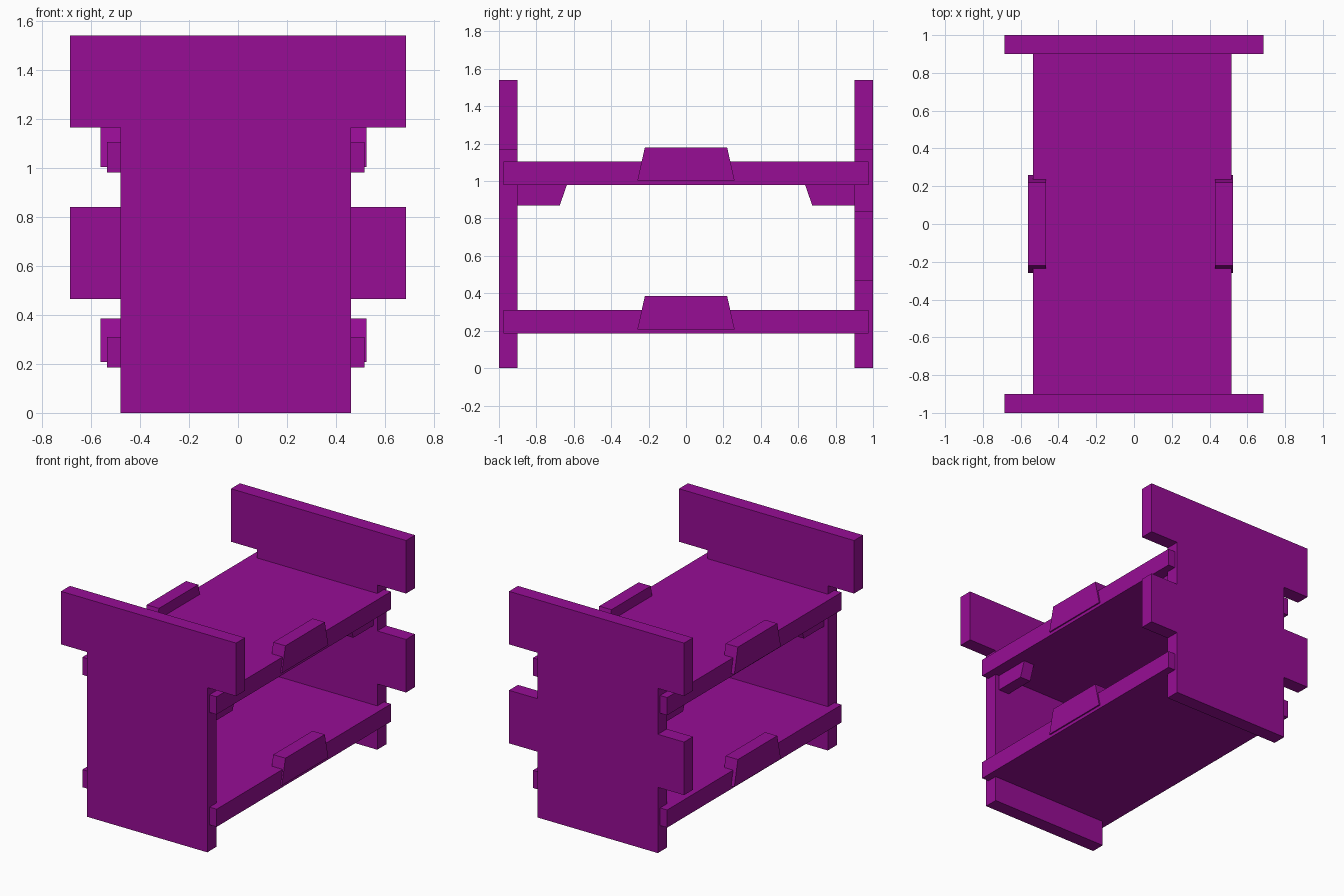
import bpy, bmesh

cube = bpy.data.objects.get("Cube")
if cube:
    bpy.data.objects.remove(cube, do_unlink=True)

purple = bpy.data.materials.new("purple")
purple.use_nodes = True
COLOUR = (0.31, 0.004, 0.30, 1)
purple.diffuse_color = COLOUR
purple.node_tree.nodes["Principled BSDF"].inputs["Base Color"].default_value = COLOUR


def extrude(name, profile, axis, start, end):
    """Extrude a closed (horizontal, z) profile along the x or y axis."""
    def place(h, z, d):
        return (d, h, z) if axis == "x" else (h, d, z)
    bm = bmesh.new()
    face = bm.faces.new([bm.verts.new(place(h, z, start)) for h, z in profile])
    moved = bmesh.ops.extrude_face_region(bm, geom=[face])["geom"]
    bmesh.ops.translate(bm, vec=place(0, 0, end - start),
                        verts=[v for v in moved if isinstance(v, bmesh.types.BMVert)])
    bmesh.ops.recalc_face_normals(bm, faces=bm.faces)
    mesh = bpy.data.meshes.new(name)
    bm.to_mesh(mesh)
    bm.free()
    mesh.materials.append(purple)
    obj = bpy.data.objects.new(name, mesh)
    bpy.context.collection.objects.link(obj)
    return obj


# End panels: wide top board, narrow body; the back one has side tabs
LEFT, RIGHT, WIDE = -0.48, 0.46, 0.685
HEIGHT, SHOULDER = 1.54, 1.165
top = [(WIDE, SHOULDER), (WIDE, HEIGHT), (-WIDE, HEIGHT), (-WIDE, SHOULDER), (LEFT, SHOULDER)]
tab_low, tab_high = 0.465, 0.84
right_tab = [(RIGHT, tab_low), (WIDE, tab_low), (WIDE, tab_high), (RIGHT, tab_high)]
left_tab = [(LEFT, tab_high), (-WIDE, tab_high), (-WIDE, tab_low), (LEFT, tab_low)]
foot = [(LEFT, 0), (RIGHT, 0)]
shoulder = [(RIGHT, SHOULDER)]
extrude("front_panel", foot + shoulder + top, "y", -1, -0.9)
extrude("back_panel", foot + right_tab + shoulder + top + left_tab, "y", 0.9, 1)

# Shelves with a tapered lug on each long edge
for level, z in (("lower", 0.185), ("upper", 0.98)):
    extrude(level + "_shelf",
            [(-0.535, z), (0.515, z), (0.515, z + 0.125), (-0.535, z + 0.125)],
            "y", -0.975, 0.975)
    lug = [(-0.26, z + 0.022), (0.26, z + 0.022), (0.22, z + 0.2), (-0.22, z + 0.2)]
    extrude(level + "_left_lug", lug, "x", 0.43, 0.525)
    extrude(level + "_right_lug", lug, "x", -0.56, -0.465)

# Corner brackets under the upper shelf
for end, s in (("front", -1), ("back", 1)):
    bracket = [(s * 0.91, 0.87), (s * 0.675, 0.87), (s * 0.635, 0.985), (s * 0.91, 0.985)]
    extrude(end + "_left_bracket", bracket, "x", 0.345, 0.43)
    extrude(end + "_right_bracket", bracket, "x", -0.45, -0.365)
